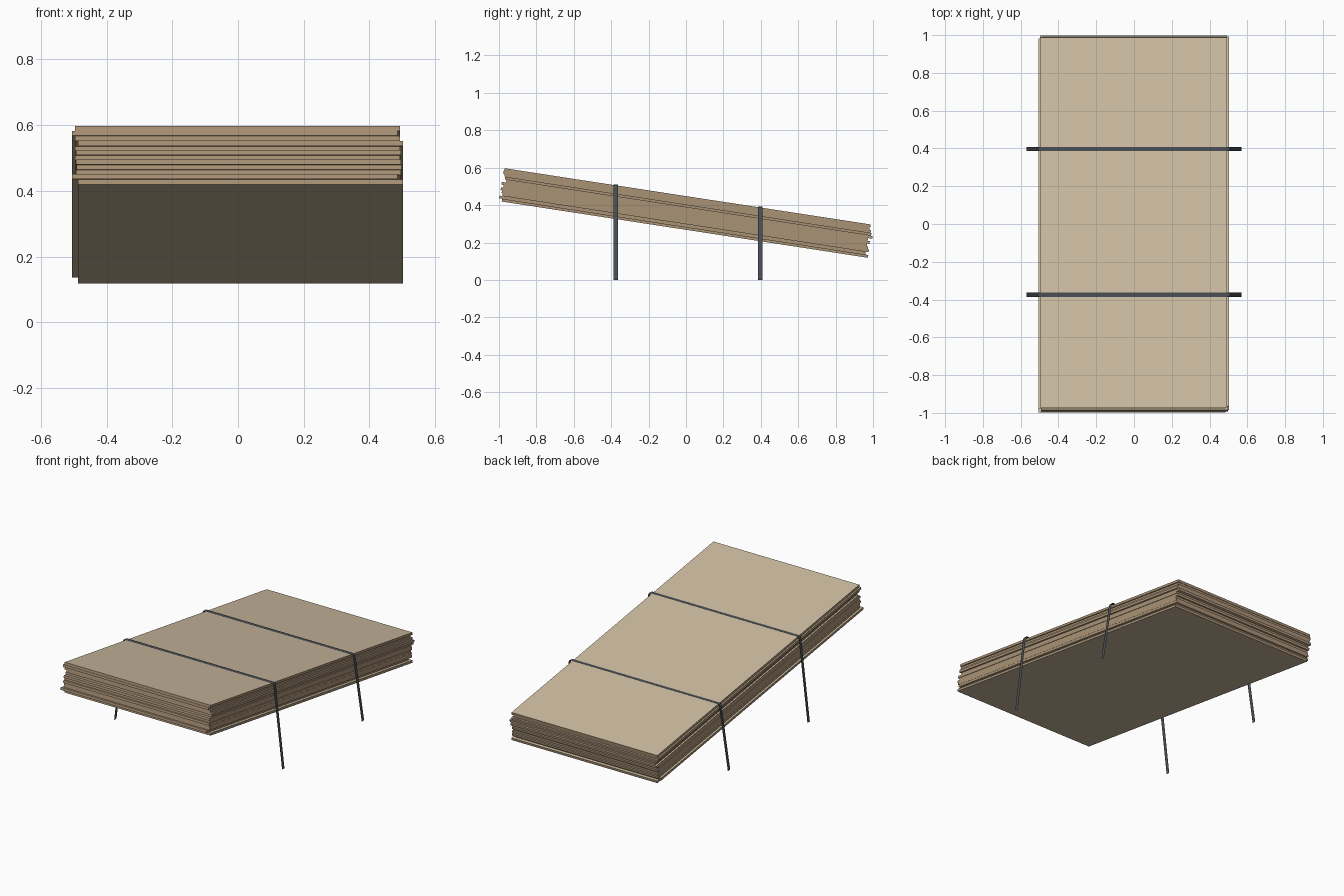
import bpy, math

if "Cube" in bpy.data.objects:
    bpy.data.objects.remove(bpy.data.objects["Cube"])

TILT = math.atan(0.1535)      # stack slopes down towards the back
C, S = math.cos(TILT), math.sin(TILT)
W, L, T = 0.99, 1.981, 0.01485
MID_Z = 0.358


def material(name, col):
    m = bpy.data.materials.new(name)
    m.diffuse_color = (*col, 1)
    m.use_nodes = True
    m.node_tree.nodes["Principled BSDF"].inputs["Base Color"].default_value = m.diffuse_color
    return m


board = material("board_face", (0.62, 0.51, 0.36))
edge = material("board_edge", (0.40, 0.29, 0.18))
dark = material("strap_grey", (0.07, 0.08, 0.09))


def make(name, verts, faces, mats):
    me = bpy.data.meshes.new(name)
    me.from_pydata(verts, [], faces)
    for m in mats:
        me.materials.append(m)
    ob = bpy.data.objects.new(name, me)
    bpy.context.collection.objects.link(ob)
    return ob


# Twelve sheets, top to bottom, each slid a little (x shift, lengthwise shift)
shifts = [(-0.002, -0.005), (-0.010, -0.008), (-0.002, 0.001), (0.008, 0.006),
          (-0.002, 0.015), (0.002, -0.008), (-0.001, 0.004), (0.002, -0.008),
          (0.003, 0.000), (0.002, 0.006), (-0.010, -0.009), (0.008, 0.007)]
for i, (dx, v) in enumerate(shifts):
    d = (5.5 - i) * T
    bpy.ops.mesh.primitive_cube_add(
        size=1, location=(dx, v * C + d * S, MID_Z - v * S + d * C),
        rotation=(-TILT, 0, 0))
    ob = bpy.context.object
    ob.name = f"plywood_sheet_{i + 1}"
    ob.scale = (W, L, T)
    ob.data.materials.append(board)
    ob.data.materials.append(edge)
    for p in ob.data.polygons:
        p.material_index = 0 if abs(p.normal.z) > 0.5 else 1

# Flat ribbon straps over the stack, splaying out to the ground
for n, y in (("front", -0.375), ("back", 0.397)):
    top = 0.4535 - 0.1535 * y
    half = [(0.498, top), (0.507, top - 0.003), (0.511, top - 0.013), (0.57, 0.0)]
    path = [(-x, z) for x, z in reversed(half)] + half
    h = 0.0115
    verts = [(x, y + s * h, z) for x, z in path for s in (-1, 1)]
    faces = [(2 * k, 2 * k + 2, 2 * k + 3, 2 * k + 1) for k in range(len(path) - 1)]
    make(f"{n}_strap", verts, faces, [dark])
